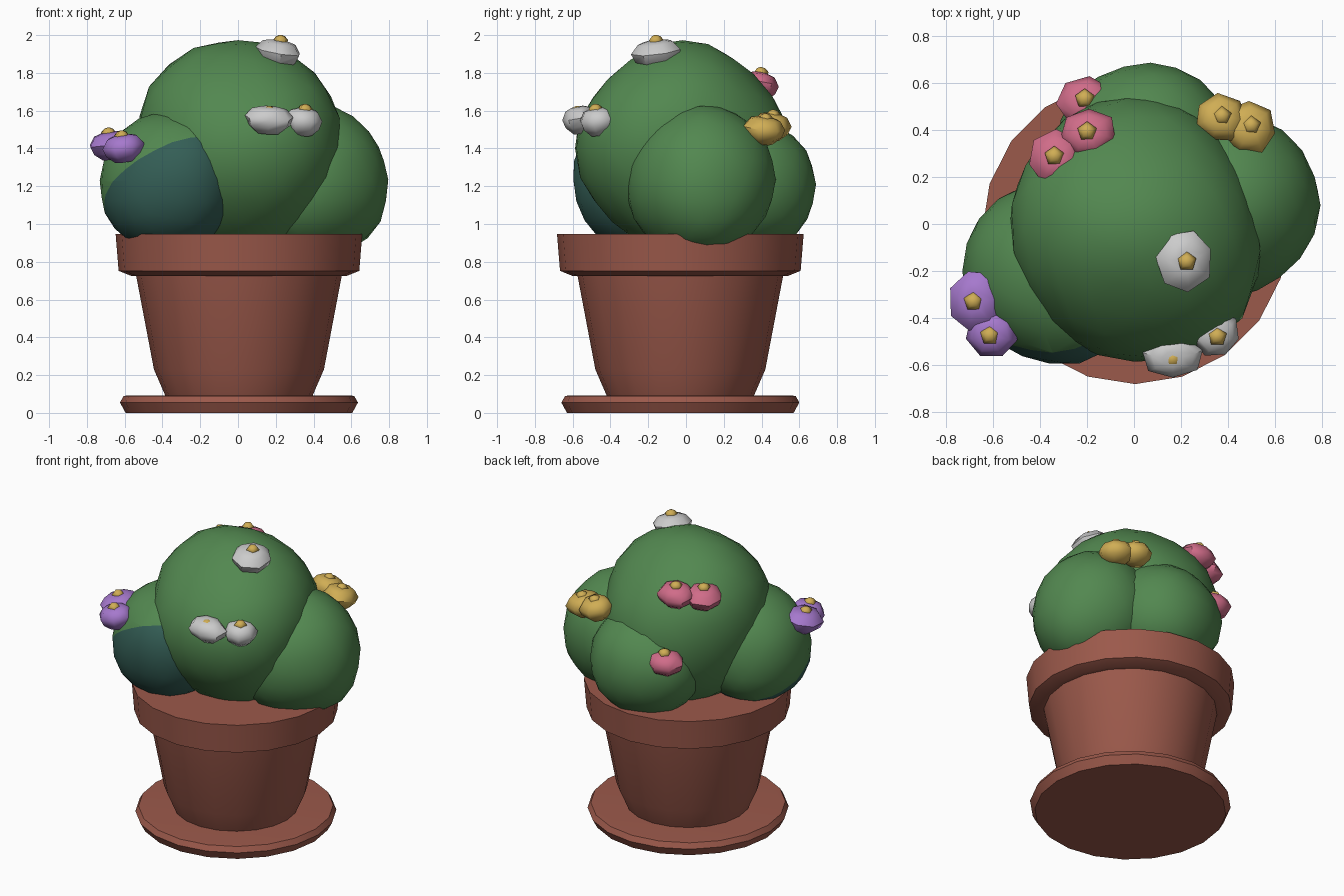
import bpy, bmesh, math, random
from mathutils import Vector, Matrix

random.seed(4)
cube = bpy.data.objects.get("Cube")
if cube:
    bpy.data.objects.remove(cube, do_unlink=True)


def material(name, r, g, b):
    m = bpy.data.materials.new(name)
    m.use_nodes = True
    m.diffuse_color = (r, g, b, 1)
    bsdf = next(n for n in m.node_tree.nodes if n.type == 'BSDF_PRINCIPLED')
    bsdf.inputs["Base Color"].default_value = (r, g, b, 1)
    return m


GREEN = material("cactus green", .085, .245, .08)
TEAL = material("deep teal", .034, .112, .092)
CLAY = material("terracotta", .33, .10, .07)
WHITE = material("white petal", .60, .60, .60)
PURPLE = material("purple petal", .38, .19, .61)
PINK = material("pink petal", .63, .15, .25)
YELLOW = material("golden yellow", .63, .42, .09)


def finish(bm, name, mats, angle):
    bmesh.ops.recalc_face_normals(bm, faces=bm.faces[:])
    mesh = bpy.data.meshes.new(name)
    bm.to_mesh(mesh)
    bm.free()
    for m in mats:
        mesh.materials.append(m)
    ob = bpy.data.objects.new(name, mesh)
    bpy.context.collection.objects.link(ob)
    bpy.ops.object.select_all(action='DESELECT')
    ob.select_set(True)
    bpy.context.view_layer.objects.active = ob
    bpy.ops.object.shade_smooth_by_angle(angle=math.radians(angle))
    return ob


def lathe(name, profile, sides, mat, matrix, angle=30, wobble=0):
    """Spin (radius, height) points about z and cap both ends."""
    bm = bmesh.new()
    factors = [1 + random.uniform(-wobble, wobble) for _ in range(sides)]
    rings = []
    for r, z in profile:
        ring = []
        for i, f in enumerate(factors):
            a = math.tau * i / sides + math.pi / 2
            ring.append(bm.verts.new((r * f * math.cos(a), r * f * math.sin(a), z)))
        rings.append(ring)
    for low, high in zip(rings, rings[1:]):
        for i in range(sides):
            j = (i + 1) % sides
            bm.faces.new((low[i], low[j], high[j], high[i]))
    bm.faces.new(rings[0])
    bm.faces.new(rings[-1])
    bm.transform(matrix)
    return finish(bm, name, [mat], angle)


def lobe(name, centre, radii, bulges, cut=None):
    """Ellipsoid pushed out or in along the bulge directions (x, y, z, amount);
    cut = (point, normal) paints one side teal."""
    bm = bmesh.new()
    bmesh.ops.create_icosphere(bm, subdivisions=3, radius=1)
    for v in bm.verts:
        unit = v.co.normalized()
        push = sum(amount * max(0, unit.dot(Vector(d).normalized())) ** 6
                   for *d, amount in bulges)
        v.co *= 1 + push + random.uniform(-.008, .008)
    bm.transform(Matrix.Translation(centre) @ Matrix.Diagonal((*radii, 1)))
    if cut:
        point, normal = Vector(cut[0]), Vector(cut[1])
        bmesh.ops.bisect_plane(bm, geom=bm.verts[:] + bm.edges[:] + bm.faces[:],
                               plane_co=point, plane_no=normal)
        for f in bm.faces:
            f.material_index = int((f.calc_center_median() - point).dot(normal) > 0)
    return finish(bm, name, [GREEN, TEAL] if cut else [GREEN], 60)


# Pot, rim and saucer
base = Matrix.Translation((.005, -.03, 0))
lathe("saucer", [(.60, 0), (.63, .055), (.61, .09), (.57, .093)], 20, CLAY, base)
lathe("pot_body", [(.385, .08), (.45, .23), (.545, .73)], 20, CLAY, base)
lathe("pot_rim", [(.53, .725), (.57, .725), (.637, .752), (.653, .948)],
      20, CLAY, base)

# Cactus lobes
lobe("main_lobe", (.0, -.02, 1.40), (.505, .575, .57),
     [(.8, -.6, .1, .12), (.9, 0, .5, .07), (-.9, .1, .5, .10), (0, 0, 1, .03),
      (.1, .65, .75, -.06), (0, -.65, .75, -.07), (0, -.7, -.7, -.06)])
lobe("left_lobe", (.41, .08, 1.235), (.375, .395, .39),
     [(.65, .1, -.7, .09), (.95, -.2, -.2, .02), (.1, -.7, .7, -.04),
      (-.4, -.6, -.65, .10), (.6, -.8, .1, -.04), (0, .1, 1, .03)])
lobe("back_lobe", (.07, .31, 1.21), (.36, .375, .355),
     [(.2, .7, -.7, .04), (-.85, .4, .1, .11), (-.8, .3, -.6, .07)])
lobe("right_lobe", (-.36, -.20, 1.23), (.37, .375, .37),
     [(-.6, -.5, -.6, .08), (.45, -.75, -.5, .10), (.45, -.8, .45, .15),
      (-.5, .5, -.6, .07)],
     cut=((-.2, -.55, 1.49), (.29, -.56, -.77)))

# Flowers: name, petal colour, top centre, x radius, y radius, bead lift
flowers = [
    ("top_flower", WHITE, (.225, -.16, 1.97), .12, .135, 0),
    ("front_flower_a", WHITE, (.165, -.575, 1.62), .13, .095, -.025),
    ("front_flower_b", WHITE, (.355, -.48, 1.61), .105, .10, -.005),
    ("left_flower_a", YELLOW, (.375, .46, 1.585), .115, .105, -.01),
    ("left_flower_b", YELLOW, (.50, .42, 1.565), .115, .115, -.01),
    ("right_flower_a", PURPLE, (-.685, -.33, 1.485), .12, .135, -.005),
    ("right_flower_b", PURPLE, (-.615, -.475, 1.47), .11, .105, -.005),
    ("back_flower_a", PINK, (-.20, .395, 1.80), .12, .11, 0),
    ("back_flower_b", PINK, (-.34, .29, 1.785), .12, .12, 0),
    ("back_flower_c", PINK, (-.21, .535, 1.39), .12, .105, 0),
]
for name, mat, top, rx, ry, lift in flowers:
    place = Matrix.Translation(top)
    # petals lean a little outwards from the trunk axis
    lean = Matrix.Rotation(.2, 4, Vector((-top[1], top[0], 0)))
    spin = Matrix.Rotation(random.uniform(0, 1), 4, 'Z')
    cup = [(.5, -.14), (.88, -.10), (1.0, -.055), (.72, -.012), (.35, 0)]
    lathe(name, cup, 7, mat, place @ lean @ Matrix.Diagonal((rx, ry, 1, 1)) @ spin,
          50, wobble=.07)
    lathe(name + "_bead", [(.03, -.02), (.043, .003), (.025, .024), (.008, .03)], 5,
          YELLOW, Matrix.Translation((0, 0, lift)) @ place, 60)
